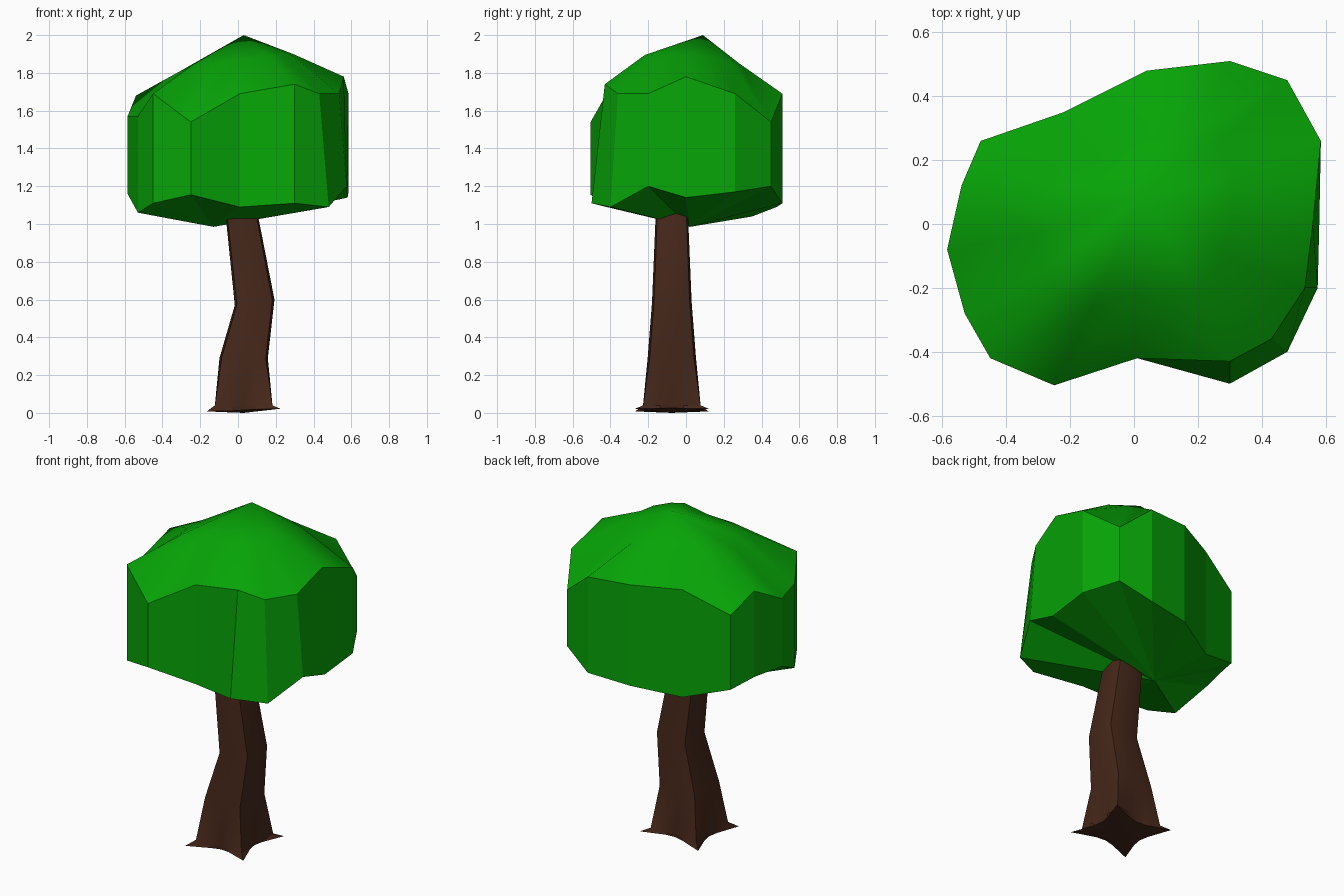
import bpy, bmesh
from math import sin, cos, pi, radians

if "Cube" in bpy.data.objects:
    bpy.data.objects.remove(bpy.data.objects["Cube"])


def material(name, color):
    m = bpy.data.materials.new(name)
    m.diffuse_color = (*color, 1)
    m.use_nodes = True
    m.node_tree.nodes["Principled BSDF"].inputs["Base Color"].default_value = m.diffuse_color
    return m


def bridge(bm, lower, upper, smooth=False):
    """Quads between two rings of vertices."""
    n = len(lower)
    for i in range(n):
        j = (i + 1) % n
        bm.faces.new((lower[i], lower[j], upper[j], upper[i])).smooth = smooth


def fan(bm, ring, tip, smooth=False):
    """Triangles from a ring to one point."""
    v = bm.verts.new(tip)
    for i in range(len(ring)):
        bm.faces.new((ring[i], ring[(i + 1) % len(ring)], v)).smooth = smooth


def finish(bm, name, mat):
    bmesh.ops.recalc_face_normals(bm, faces=bm.faces)
    me = bpy.data.meshes.new(name)
    bm.to_mesh(me)
    bm.free()
    me.materials.append(mat)
    ob = bpy.data.objects.new(name, me)
    bpy.context.collection.objects.link(ob)
    return ob


# Trunk: bent, squarish stack of 16-sided rings with four diagonal roots
# centre x, centre y, z, side radius, shoulder radius, root radius, tilt
RINGS = [
    (0.03, -0.075, 0.015, 0.132, 0.155, 0.275, 0.01),
    (0.03, -0.075, 0.040, 0.132, 0.165, 0.215, 0.00),
    (0.03, -0.075, 0.290, 0.128, 0.137, 0.165, 0.00),
    (0.088, -0.075, 0.585, 0.105, 0.113, 0.132, 0.015),
    (0.018, -0.075, 1.060, 0.085, 0.092, 0.108, 0.00),
]
bm = bmesh.new()
rings = []
for cx, cy, z, side, shoulder, root, tilt in RINGS:
    radii = (side, shoulder, root, shoulder)
    rings.append([bm.verts.new((cx + radii[i % 4] * cos(i * pi / 8),
                                cy + radii[i % 4] * sin(i * pi / 8),
                                z + tilt * cos(i * pi / 8))) for i in range(16)])
for low, up in zip(rings, rings[1:]):
    bridge(bm, low, up, True)
fan(bm, rings[0], (0.03, -0.075, 0.0))
fan(bm, rings[-1], (0.018, -0.075, 1.06))
trunk = finish(bm, "trunk", material("bark", (0.06, 0.02, 0.01)))
trunk.data.set_sharp_from_angle(angle=radians(30))

# Canopy: irregular outline with wavy lower and upper rims
# x, y, lower z, upper z
OUTLINE = [
    (-0.25, -0.505, 1.155, 1.54), (0.01, -0.42, 1.09, 1.69),
    (0.30, -0.50, 1.11, 1.74), (0.48, -0.40, 1.09, 1.69),
    (0.575, -0.20, 1.20, 1.69), (0.58, 0.00, 1.14, 1.78),
    (0.585, 0.26, 1.17, 1.69), (0.48, 0.45, 1.20, 1.54),
    (0.30, 0.51, 1.11, 1.69), (0.04, 0.48, 1.09, 1.70),
    (-0.22, 0.35, 1.04, 1.69), (-0.48, 0.26, 1.12, 1.57),
    (-0.54, 0.12, 1.16, 1.68), (-0.585, -0.08, 1.16, 1.57),
    (-0.53, -0.28, 1.06, 1.57), (-0.45, -0.42, 1.11, 1.69),
]
INSET = {2: (0, 0.07), 3: (-0.05, 0.04), 4: (-0.04, 0), 5: (-0.02, 0)}
PEAK = (0.03, 0.09, 2.0)

bm = bmesh.new()
lower, upper, crown = [], [], []
for i, (x, y, zb, zt) in enumerate(OUTLINE):
    dx, dy = INSET.get(i, (0, 0))
    tx, ty = x + dx, y + dy
    lower.append(bm.verts.new((x, y, zb)))
    upper.append(bm.verts.new((tx, ty, zt)))
    crown.append(bm.verts.new((tx * 0.53, ty * 0.53 + 0.01,
                               1.85 + 0.12 * (zt - 1.66) + 0.06 * tx - 0.04 * ty)))
bridge(bm, lower, upper)
bridge(bm, upper, crown, True)
fan(bm, crown, PEAK, True)
# underside gathers to a low point just behind the trunk
fan(bm, lower, (-0.13, 0.02, 0.985))
# crisp rim between the smooth dome and the flat sides
for i in range(16):
    bm.edges.get((upper[i], upper[(i + 1) % 16])).smooth = False
finish(bm, "canopy", material("leaves", (0.002, 0.37, 0.002)))
